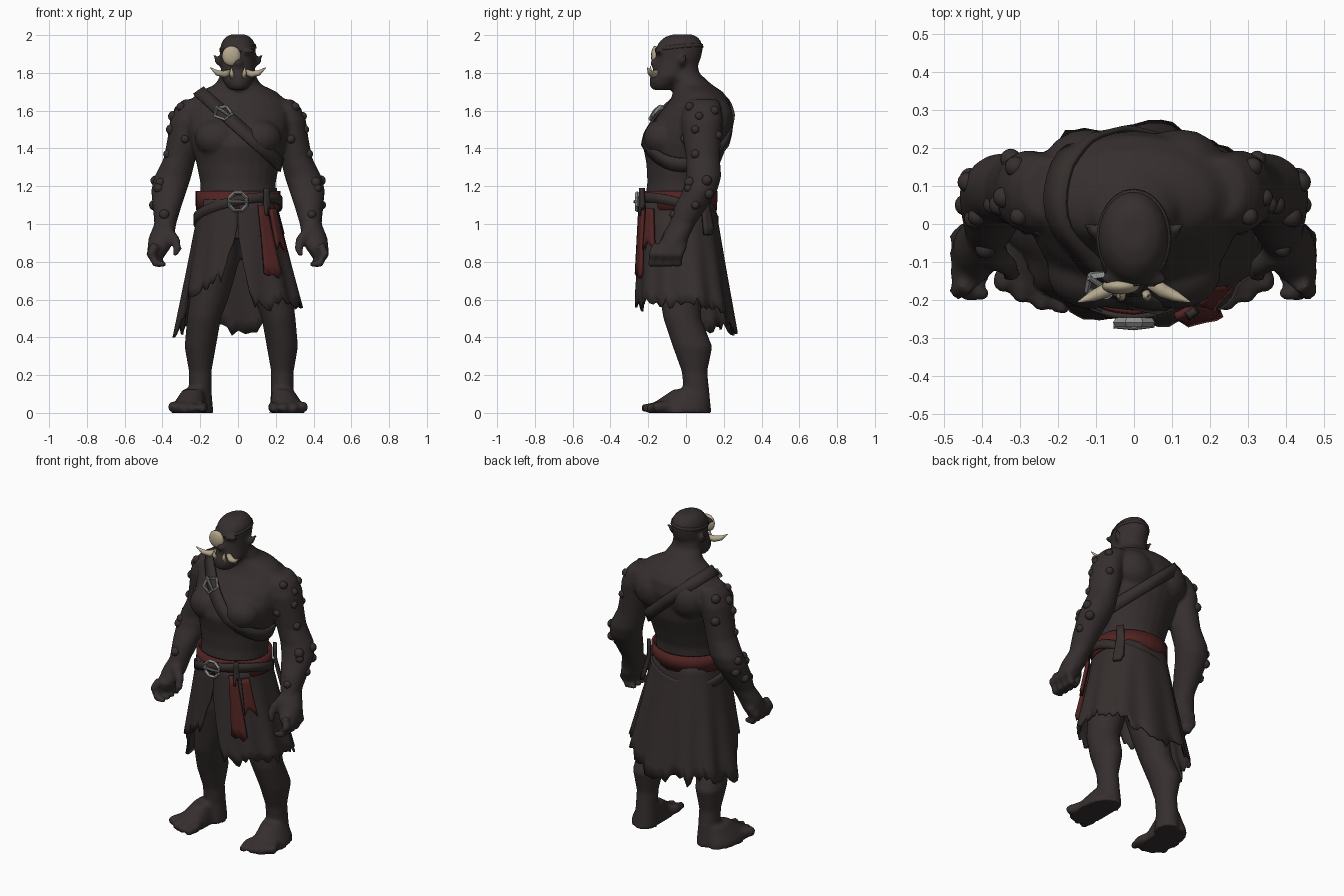
import bpy, bmesh, random
from math import sin, cos, pi, radians, copysign
from mathutils import Vector, Matrix
from mathutils.bvhtree import BVHTree

random.seed(4)
cube = bpy.data.objects.get("Cube")
if cube:
    bpy.data.objects.remove(cube)


def material(name, *rgb):
    mat = bpy.data.materials.new(name)
    mat.use_nodes = True
    mat.diffuse_color = (*rgb, 1)
    mat.node_tree.nodes["Principled BSDF"].inputs["Base Color"].default_value = (*rgb, 1)
    return mat


SKIN = material("dark skin", .037, .028, .028)
HIDE = material("worn hide", .036, .028, .027)
LEATHER = material("leather", .035, .027, .026)
RED = material("red cloth", .08, .017, .016)
BONE = material("bone", .45, .385, .265)
METAL = material("dull metal", .26, .27, .26)


def make_object(name, bm, mat, smooth=True, thickness=0):
    bmesh.ops.recalc_face_normals(bm, faces=bm.faces)
    mesh = bpy.data.meshes.new(name)
    bm.to_mesh(mesh)
    bm.free()
    mesh.materials.append(mat)
    for polygon in mesh.polygons:
        polygon.use_smooth = smooth
    obj = bpy.data.objects.new(name, mesh)
    bpy.context.collection.objects.link(obj)
    if thickness:
        solid = obj.modifiers.new("thickness", "SOLIDIFY")
        solid.thickness, solid.offset = thickness, 0
    return obj


def bridge(bm, rings, closed=True, caps=True):
    """Join neighbouring vertex rings with quads."""
    count = len(rings[0])
    for low, high in zip(rings, rings[1:]):
        for i in range(count if closed else count - 1):
            j = (i + 1) % count
            bm.faces.new((low[i], low[j], high[j], high[i]))
    if caps:
        bm.faces.new(rings[0])
        bm.faces.new(rings[-1])


def loft(bm, table, side=1, inset=0, n=24):
    """Stack of level ellipses: x, y, z, half width, half depth."""
    bridge(bm, [[bm.verts.new((side * (x - inset + rx * cos(2 * pi * i / n)), y + ry * sin(2 * pi * i / n), z))
                 for i in range(n)] for x, y, z, rx, ry in table])


def tube(bm, points, radii, side=1, n=10):
    """Tapering round limb through a few points."""
    pts = [Vector((side * x, y, z)) for x, y, z in points]
    rings = []
    for k, p in enumerate(pts):
        along = pts[min(k + 1, len(pts) - 1)] - pts[max(k - 1, 0)]
        turn = along.to_track_quat("Z", "Y")
        rings.append([bm.verts.new(p + turn @ Vector((cos(2 * pi * i / n), sin(2 * pi * i / n), 0)) * radii[k])
                      for i in range(n)])
    bridge(bm, rings)


def ball(bm, centre, size):
    bmesh.ops.create_uvsphere(bm, u_segments=16, v_segments=10, radius=1,
                              matrix=Matrix.Translation(centre) @ Matrix.Diagonal((*size, 1)))


def surface(table, side=1):
    bm = bmesh.new()
    loft(bm, table, side)
    tree = BVHTree.FromBMesh(bm)
    bm.free()
    return tree


TORSO = [(0, -.04, .92, .2, .17), (0, -.04, 1.1, .2, .18), (0, -.03, 1.22, .2, .175),
         (0, -.015, 1.32, .22, .195), (0, -.005, 1.42, .25, .225), (0, .015, 1.5, .27, .215),
         (0, .05, 1.58, .28, .195), (0, .072, 1.65, .26, .16), (0, .065, 1.7, .205, .13),
         (0, .035, 1.74, .12, .1), (0, -.01, 1.8, .088, .08), (0, -.02, 1.86, .08, .08)]
HEAD = [(0, -.13, 1.71, .045, .05), (0, -.12, 1.74, .07, .075), (0, -.085, 1.78, .09, .1),
        (0, -.055, 1.83, .09, .115), (0, -.04, 1.88, .092, .12), (0, -.035, 1.93, .095, .125),
        (0, -.03, 1.965, .086, .112), (0, -.025, 1.99, .066, .088), (0, -.02, 2.004, .035, .05)]
ARM = [(.22, .09, 1.66, .07, .08), (.25, .085, 1.62, .08, .1), (.275, .085, 1.55, .085, .11),
       (.288, .085, 1.45, .086, .1), (.308, .09, 1.35, .085, .09), (.345, .095, 1.25, .098, .092),
       (.365, .075, 1.18, .095, .092), (.375, .03, 1.1, .078, .088), (.385, -.02, 1, .058, .07),
       (.405, -.055, .93, .068, .07), (.42, -.08, .87, .06, .08), (.435, -.09, .82, .04, .07)]
LEG = [(.11, -.04, .98, .1, .14), (.14, -.04, .8, .11, .13), (.185, -.03, .62, .105, .11),
       (.215, -.02, .5, .09, .1), (.235, .035, .35, .083, .105), (.235, .045, .22, .06, .068),
       (.235, .055, .12, .06, .068), (.235, .055, 0, .07, .08)]
FOOT = [(.26, -.04, 0, .094, .165), (.26, -.04, .035, .09, .16),
        (.25, -.015, .075, .075, .125), (.235, .02, .125, .055, .085)]

# Body: overlapping volumes fused into one skin
body = bmesh.new()
loft(body, TORSO)
loft(body, HEAD)
ball(body, (0, -.165, 1.85), (.026, .025, .025))
ball(body, (0, -.145, 1.765), (.07, .05, .035))
for s in (1, -1):
    loft(body, ARM, s)
    loft(body, LEG, s, inset=0 if s > 0 else .035)
    loft(body, FOOT, s)
    ball(body, (s * .11, -.125, 1.455), (.12, .1, .1))
    ball(body, (s * .12, .15, 1.56), (.12, .1, .12))
    ball(body, (s * .045, -.145, 1.915), (.045, .022, .015))
    tube(body, [(.075, -.03, 1.835), (.105, -.02, 1.86), (.128, 0, 1.9)], [.016, .02, .007], s)
    tube(body, [(.375, -.08, .96), (.33, -.11, .91), (.32, -.13, .87), (.335, -.14, .83)],
         [.035, .028, .024, .014], s)
    for i in range(4):
        y = -.165 + i * .046
        tube(body, [(.435, y + .01, .89), (.462, y - .01, .84), (.435, y - .015, .79), (.38, y - .02, .785)],
             [.028, .026, .024, .014], s)
        x = .185 + i * .054
        tube(body, [(.23 + i * .02, -.04, .036), (x, -.16, .03), (x + .005, -.235 + i * i * .007, .024)],
             [.036, .03, .02], s)
skin = make_object("body", body, SKIN)
remesh = skin.modifiers.new("fuse", "REMESH")
remesh.mode, remesh.voxel_size, remesh.use_smooth_shade = "VOXEL", .011, True
soften = skin.modifiers.new("soften", "SMOOTH")
soften.factor, soften.iterations = .5, 6

# Warts scattered on the outside and front of both arms
warts = bmesh.new()
outer = [(.02, 1.62), (.07, 1.57), (.15, 1.6), (.05, 1.5), (.17, 1.47), (.05, 1.37),
         (.02, 1.22), (.11, 1.23), (.12, 1.16), (.05, 1.1)]
front = [(.24, 1.58), (.28, 1.45), (.42, 1.19), (.39, 1.05)]
for s in (1, -1):
    arm = surface(ARM, s)
    rays = [(Vector((s, y, z)), Vector((-s, 0, 0))) for y, z in outer]
    rays += [(Vector((s * x, -1, z)), Vector((0, 1, 0))) for x, z in front]
    for start, aim in rays:
        hit = arm.ray_cast(start, aim)[0]
        if hit:
            ball(warts, hit + aim * .008, [random.uniform(.022, .029)] * 3)
make_object("warts", warts, SKIN)


def band(name, tree, centre, u, v, width, lift, mat, n=56):
    """Strap loop laid on a surface, in the plane of u and v."""
    u, v, centre = Vector(u).normalized(), Vector(v).normalized(), Vector(centre)
    across = u.cross(v).normalized()
    bm = bmesh.new()
    rings = []
    for k in (-.5, .5):
        ring = []
        for i in range(n):
            d = u * cos(2 * pi * i / n) + v * sin(2 * pi * i / n)
            start = centre + across * width * k
            hit = tree.ray_cast(start + d, -d)[0] or start + d * .2
            ring.append(bm.verts.new(hit + d * lift))
        rings.append(ring)
    bridge(bm, rings, caps=False)
    return make_object(name, bm, mat, thickness=.014)


chest = surface(TORSO)
band("chest_strap", chest, (.02, .02, 1.5), (.745, 0, -.67), (0, 1, 0), .065, .01, LEATHER)
band("waist_sash", chest, (0, -.03, 1.125), (1, 0, 0), (0, 1, 0), .1, .018, RED)
band("waist_belt", chest, (0, -.03, 1.065), (1, 0, .2), (0, 1, -.28), .05, .03, LEATHER)
band("eye_patch_strap", surface(HEAD), (0, -.04, 1.93), (1, 0, .1), (0, 1, .1), .018, -.003, LEATHER)


def skirt_point(angle, z, out=1.0):
    """Flared skirt surface; angle runs from the front towards the left."""
    drop = max(0, 1.1 - z)
    rear, fore = .15 + .16 * drop, -.235 - .05 * drop
    c, s = cos(angle), sin(angle)
    flare = .25 if s > 0 else .18
    ripple = out + .07 * drop * sin(angle * 11)
    return Vector((copysign(abs(s) ** .85, s) * (.2 + flare * drop) * ripple,
                   (rear + fore) / 2 - copysign(abs(c) ** .85, c) * (rear - fore) / 2 * ripple, z))


# Skirt with front slit and torn hem
HEM = [(0, .95), (4, .8), (9, .6), (22, .54), (40, .58), (90, .59), (130, .56), (170, .44), (230, .45),
       (275, .43), (295, .62), (325, .68), (345, .72), (353, .85), (360, .97)]


def hem_height(degree):
    for (a, za), (b, zb) in zip(HEM, HEM[1:]):
        if degree <= b:
            return za + (zb - za) * (degree - a) / (b - a)


bm = bmesh.new()
columns, rows = 90, 10
hems = [hem_height(360 * i / columns) + random.uniform(-.035, .03) for i in range(columns + 1)]
grid = [[bm.verts.new(skirt_point(2 * pi * i / columns, 1.13 + (hems[i] - 1.13) * r / rows))
         for i in range(columns + 1)] for r in range(rows + 1)]
bridge(bm, grid, closed=False, caps=False)
make_object("skirt", bm, HIDE, thickness=.012)


def tail(name, degree, spread, top, bottom, out, mat):
    """Ragged strip hanging over the skirt."""
    bm = bmesh.new()
    cut = [random.uniform(0, .06) for _ in range(5)]
    strip = [[bm.verts.new(skirt_point(radians(degree + spread * (k / 2 - 1) * (.7 + .3 * r / 6)),
                                       top + (bottom + cut[k] - top) * r / 6, out))
              for k in range(5)] for r in range(7)]
    bridge(bm, strip, closed=False, caps=False)
    make_object(name, bm, mat, thickness=.02)


tail("long_sash_tail", 31, 9, 1.1, .71, 1.13, RED)
tail("short_sash_tail", 50, 9, 1.08, .85, 1.12, RED)
tail("hip_strap", 128, 8, 1.19, .93, 1.14, LEATHER)
tail("belt_loop", 36, 5, 1.19, 1.04, 1.19, LEATHER)


# Metal buckles: chunky frame and prong
def buckle(name, centre, size, sides, tilt, turn):
    bm = bmesh.new()
    rings = []
    for i in range(sides):
        a = 2 * pi * (i + .5) / sides
        rings.append([bm.verts.new((cos(a) * r, y, sin(a) * r))
                      for r, y in ((size, 0), (size * .85, -.012), (size * .68, 0), (size * .85, .012))])
    bridge(bm, rings + rings[:1], caps=False)
    tube(bm, [(-size * .9, -.008, 0), (0, -.012, 0), (size * .9, -.008, 0)], [.008, .009, .006])
    place = Matrix.Translation(centre) @ Matrix.Rotation(tilt, 4, "X") @ Matrix.Rotation(turn, 4, "Y")
    bmesh.ops.transform(bm, matrix=place, verts=bm.verts)
    make_object(name, bm, METAL, smooth=False)


buckle("belt_buckle", (0, -.258, 1.118), .06, 8, 0, 0)
buckle("chest_buckle", (-.08, -.158, 1.59), .058, 5, -.72, .75)

# Bone eye patch, tusks and fangs
bone = bmesh.new()
ball(bone, (-.035, -.163, 1.89), (.05, .022, .053))
make_object("eye_patch", bone, BONE)
tusks = bmesh.new()
for s in (1, -1):
    tube(tusks, [(.04, -.15, 1.805), (.075, -.175, 1.793), (.11, -.19, 1.8), (.147, -.205, 1.828)],
         [.017, .019, .014, .002], s)
    tube(tusks, [(.03, -.175, 1.775), (.034, -.19, 1.8), (.036, -.188, 1.835)], [.012, .012, .002], s)
make_object("tusks", tusks, BONE)
